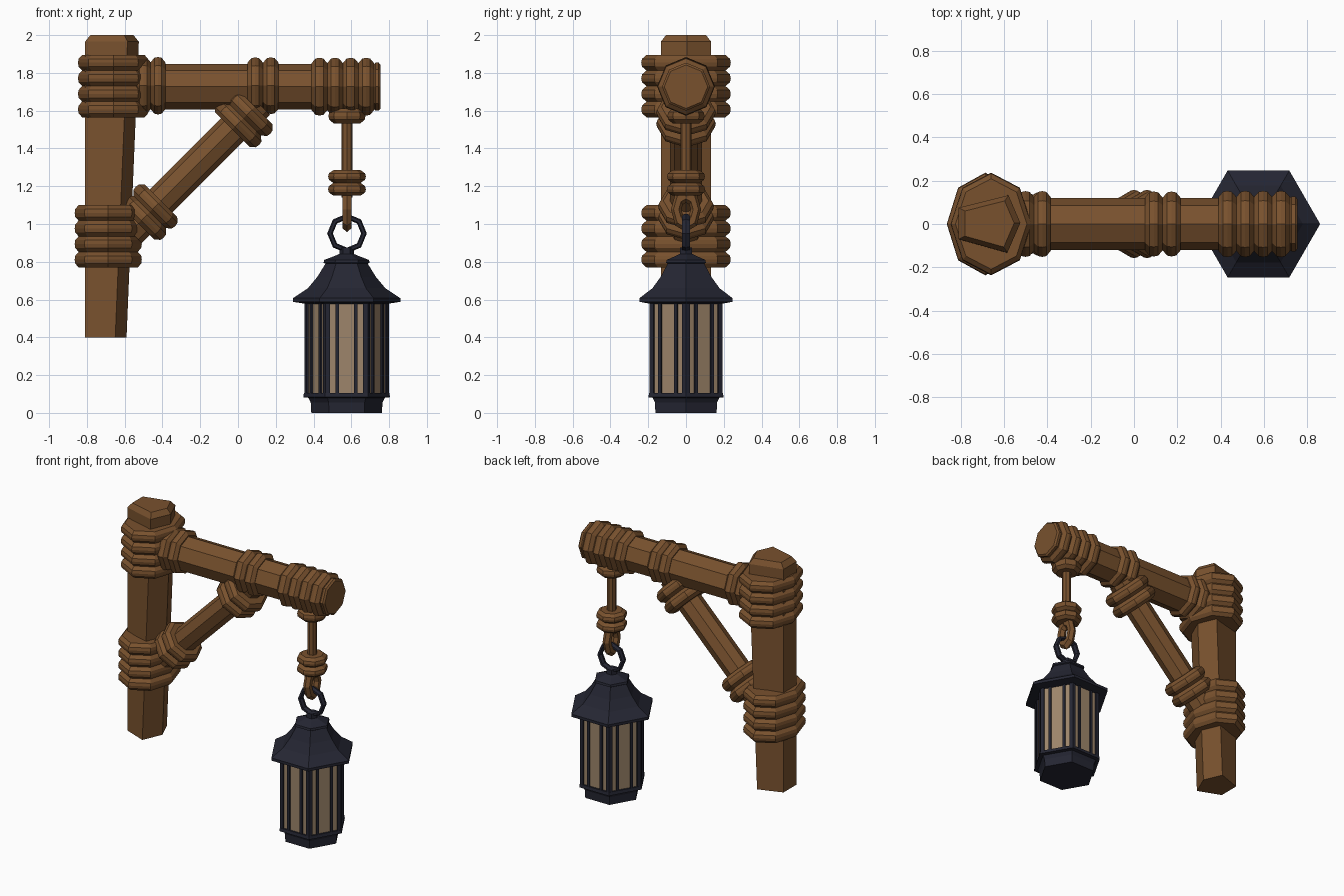
import bpy, bmesh, math
from mathutils import Vector, Matrix

if "Cube" in bpy.data.objects:
    bpy.data.objects.remove(bpy.data.objects["Cube"])


def material(name, rgb):
    m = bpy.data.materials.new(name)
    m.use_nodes = True
    m.diffuse_color = (*rgb, 1)
    m.node_tree.nodes["Principled BSDF"].inputs["Base Color"].default_value = (*rgb, 1)
    return m


WOOD = material("brown wood", (0.19, 0.083, 0.027))
METAL = material("dark iron", (0.018, 0.019, 0.032))
GLASS = material("tan glass", (0.34, 0.235, 0.145))


def finish(name, bm, mat):
    bmesh.ops.recalc_face_normals(bm, faces=bm.faces)
    me = bpy.data.meshes.new(name)
    bm.to_mesh(me)
    bm.free()
    me.materials.append(mat)
    ob = bpy.data.objects.new(name, me)
    bpy.context.collection.objects.link(ob)
    return ob


def loft(name, loops, mat):
    """Skin a stack of equal-length outlines and cap both ends."""
    bm = bmesh.new()
    rows = [[bm.verts.new(p) for p in loop] for loop in loops]
    n = len(rows[0])
    for a, b in zip(rows, rows[1:]):
        for i in range(n):
            j = (i + 1) % n
            bm.faces.new((a[i], a[j], b[j], b[i]))
    bm.faces.new(rows[0][::-1])
    bm.faces.new(rows[-1])
    return finish(name, bm, mat)


def lathe(name, profile, sides, start, axis, mat, squash=1.0):
    """Faceted turned part; profile is (radius, distance along axis)."""
    turn = Vector(axis).to_track_quat('Z', 'Y')
    loops = []
    for r, t in profile:
        loop = []
        for i in range(sides):
            a = math.tau * i / sides
            loop.append(Vector(start) + turn @ Vector((r * squash * math.cos(a), r * math.sin(a), t)))
        loops.append(loop)
    return loft(name, loops, mat)


def binding(name, start, axis, length, turns, radius, depth=0.028, squash=1.0):
    """Rope binding made of rounded turns."""
    step = length / turns
    profile = [(radius - depth, 0)]
    for k in range(turns):
        profile += [(radius - depth * 0.15, (k + 0.25) * step), (radius, (k + 0.5) * step),
                    (radius - depth * 0.15, (k + 0.75) * step), (radius - depth, (k + 1) * step)]
    return lathe(name, profile, 8, start, axis, WOOD, squash)


def link(name, center, major, minor, stretch, rot, mat):
    bpy.ops.mesh.primitive_torus_add(major_segments=8, minor_segments=6, major_radius=major,
                                     minor_radius=minor, location=center, rotation=rot)
    ob = bpy.context.object
    ob.name = name
    ob.scale = stretch
    ob.data.materials.append(mat)
    return ob


# Post: tapered five-sided timber with a chamfered top
def post_outline(z, right, inset=0.0):
    pts = [(-0.81, 0.075), (right - 0.055, 0.133), (right, 0.005), (right - 0.06, -0.133), (-0.81, -0.07)]
    c = Vector(((right - 0.81) / 2, 0))
    return [Vector((*(Vector(p).lerp(c, inset)), z)) for p in pts]


loft("post", [post_outline(0.4, -0.59), post_outline(1.965, -0.525), post_outline(2.0, -0.525, 0.2)], WOOD)
binding("post_upper_binding", (-0.66, 0, 1.565), (0, 0, 1), 0.33, 4, 0.237, squash=0.79)
binding("post_lower_binding", (-0.687, 0, 0.77), (0, 0, 1), 0.33, 4, 0.237, squash=0.75)

# Beam and its bindings
X = (1, 0, 0)
lathe("beam", [(0.12, 0), (0.12, 1.315), (0.105, 1.33)], 8, (-0.58, 0, 1.727), X, WOOD)
binding("beam_inner_binding", (-0.54, 0, 1.732), X, 0.155, 2, 0.152)
binding("beam_middle_binding", (0.05, 0, 1.732), X, 0.165, 2, 0.15)
binding("beam_outer_binding", (0.39, 0, 1.727), X, 0.33, 4, 0.153)
lathe("beam_end_cap", [(0.12, 0), (0.127, 0.008), (0.127, 0.025), (0.115, 0.035)], 8,
      (0.72, 0, 1.727), X, WOOD)

# Diagonal brace and its bindings
D = Vector((1, 0, 1)).normalized()
foot = Vector((-0.57, 0, 0.96))
lathe("brace", [(0.085, 0), (0.085, 0.96)], 8, foot, D, WOOD)
binding("brace_lower_binding", Vector((-0.467, 0, 1.063)) - D * 0.085, D, 0.17, 2, 0.148)
binding("brace_upper_binding", Vector((0.03, 0, 1.56)) - D * 0.085, D, 0.17, 2, 0.158)

# Hanging rope with knots and a loop
hx = 0.577
UP = (0, 0, 1)
binding("hanger_top_knot", (hx, 0, 1.532), UP, 0.08, 1, 0.098)
lathe("hanger_rope", [(0.03, 0), (0.03, 0.42)], 8, (hx, 0, 1.14), UP, WOOD)
binding("hanger_knot", (hx, 0, 1.15), UP, 0.135, 2, 0.1)
link("hanger_loop", (hx, 0, 1.077), 0.052, 0.028, (1.5, 1, 1), (0, math.pi / 2, 0), WOOD)

# Lantern ring, roof and base
link("lantern_ring", (hx, 0, 0.95), 0.09, 0.015, (1, 1, 1.6), (math.pi / 2, 0, 0), METAL)
lx = 0.575
roof = [(0.2, 0.575), (0.285, 0.588), (0.285, 0.607), (0.205, 0.66), (0.155, 0.72), (0.112, 0.79),
        (0.122, 0.795), (0.118, 0.81), (0.06, 0.832), (0.038, 0.842), (0.038, 0.875)]
base = [(0.187, 0), (0.19, 0.055), (0.203, 0.08), (0.23, 0.083), (0.226, 0.105)]
lathe("lantern_roof", roof, 6, (lx, 0, 0), UP, METAL)
lathe("lantern_base", base, 6, (lx, 0, 0), UP, METAL)

# Lantern panes with raised frame bars on all six sides
lathe("lantern_panes", [(0.212, 0.09), (0.212, 0.6)], 6, (lx, 0, 0), UP, GLASS)
bm = bmesh.new()
apothem = 0.224 * math.cos(math.pi / 6)
for side in range(6):
    spin = Matrix.Rotation(math.pi / 6 + side * math.pi / 3, 4, 'Z')
    for sign in (-1, 1):
        for offset, width in ((0.049, 0.018), (0.1, 0.024)):
            place = Matrix.Translation((apothem - 0.01, sign * offset, 0.345))
            size = Matrix.Diagonal((0.02, width, 0.5, 1))
            bmesh.ops.create_cube(bm, size=1, matrix=Matrix.Translation((lx, 0, 0)) @ spin @ place @ size)
finish("lantern_frame", bm, METAL)
